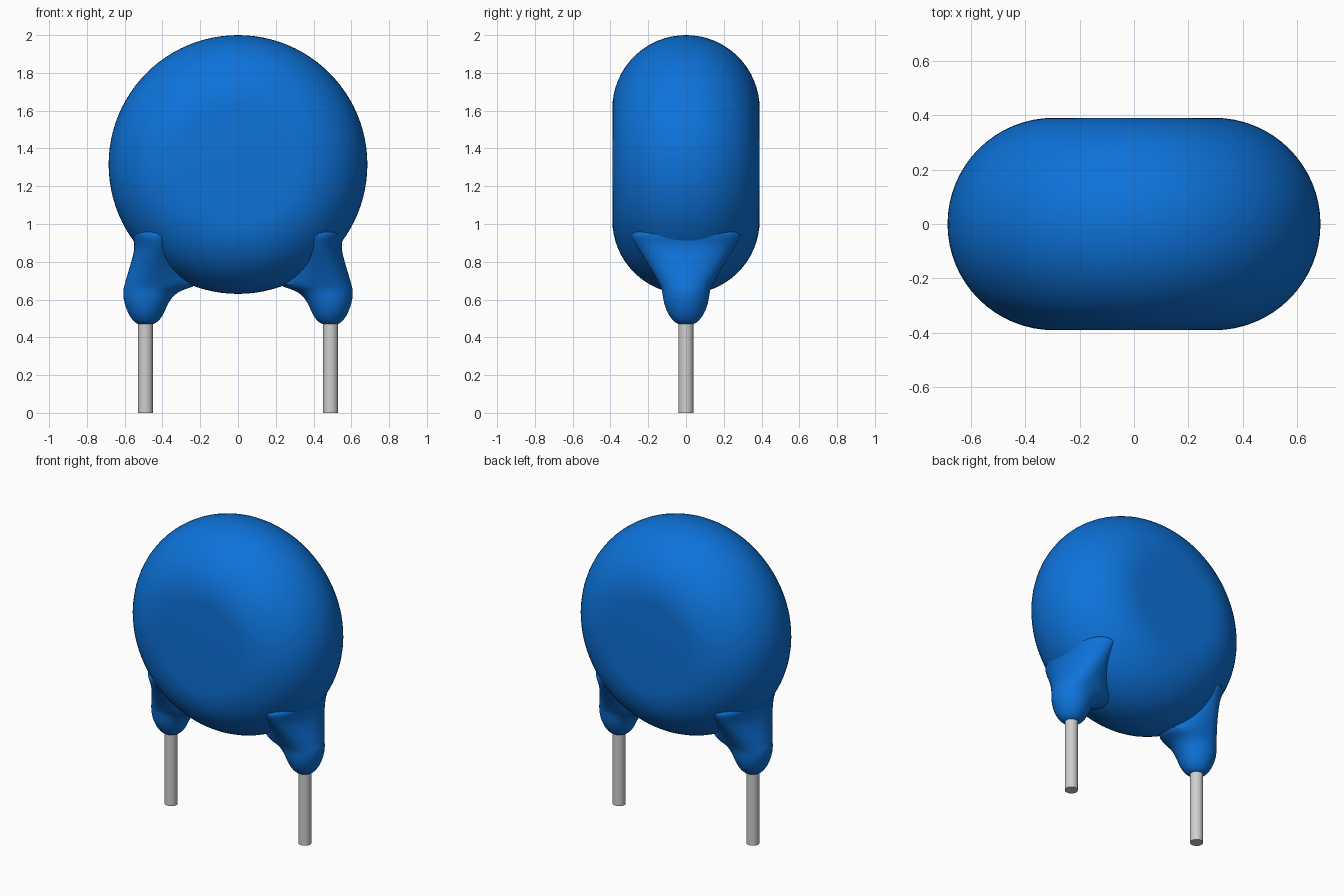
import bpy, bmesh, math

cube = bpy.data.objects.get("Cube")
if cube:
    bpy.data.objects.remove(cube, do_unlink=True)


def material(name, rgb, rough):
    m = bpy.data.materials.new(name)
    m.use_nodes = True
    m.diffuse_color = (*rgb, 1)
    bsdf = m.node_tree.nodes["Principled BSDF"]
    bsdf.inputs["Base Color"].default_value = (*rgb, 1)
    bsdf.inputs["Roughness"].default_value = rough
    return m


BLUE = material("blue coating", (0.004, 0.17, 0.70), 0.5)
GREY = material("grey metal", (0.62, 0.62, 0.62), 0.4)


def loft(name, rings, mat, subdivide=0):
    """Skin a list of equal-length point rings and cap both ends."""
    bm = bmesh.new()
    loops = [[bm.verts.new(p) for p in ring] for ring in rings]
    n = len(loops[0])
    for a, b in zip(loops, loops[1:]):
        for i in range(n):
            j = (i + 1) % n
            bm.faces.new((a[i], a[j], b[j], b[i]))
    bm.faces.new(loops[0])
    bm.faces.new(loops[-1])
    bmesh.ops.recalc_face_normals(bm, faces=bm.faces)
    me = bpy.data.meshes.new(name)
    bm.to_mesh(me)
    bm.free()
    me.materials.append(mat)
    ob = bpy.data.objects.new(name, me)
    bpy.context.collection.objects.link(ob)
    if subdivide:
        ob.modifiers.new("Smooth", 'SUBSURF').levels = subdivide
        ob.modifiers["Smooth"].render_levels = subdivide
    bpy.ops.object.select_all(action='DESELECT')
    ob.select_set(True)
    bpy.context.view_layer.objects.active = ob
    bpy.ops.object.shade_smooth_by_angle(angle=math.radians(40))
    return ob


def angles(n):
    return [2 * math.pi * i / n for i in range(n)]


# Rounded disc body: flat faces front and back, half-round rim
CZ, FLAT, RIM = 1.315, 0.295, 0.39
rings = []
for k in range(33):
    t = -math.pi / 2 + math.pi * k / 32
    r, y = FLAT + RIM * math.cos(t), RIM * math.sin(t)
    rings.append([(r * math.cos(a), y, CZ + r * math.sin(a)) for a in angles(96)])
loft("disc_body", rings, BLUE)

# Lead sleeves: z, inner x, centre x, outer x, half depth
SLEEVE = [
    (0.465, 0.465, 0.490, 0.515, 0.025),
    (0.475, 0.430, 0.490, 0.545, 0.057),
    (0.510, 0.399, 0.490, 0.574, 0.088),
    (0.560, 0.379, 0.490, 0.596, 0.112),
    (0.605, 0.355, 0.488, 0.607, 0.122),
    (0.640, 0.320, 0.484, 0.609, 0.126),
    (0.660, 0.265, 0.480, 0.606, 0.132),
    (0.675, 0.210, 0.476, 0.602, 0.138),
    (0.730, 0.240, 0.460, 0.587, 0.168),
    (0.800, 0.280, 0.440, 0.565, 0.210),
    (0.860, 0.300, 0.425, 0.550, 0.248),
    (0.900, 0.310, 0.415, 0.549, 0.273),
    (0.940, 0.320, 0.405, 0.562, 0.297),
    (0.980, 0.320, 0.395, 0.570, 0.290),
]
for side, s in (("left", 1), ("right", -1)):
    rings = []
    for z, xin, xc, xout, d in SLEEVE:
        ring = []
        for a in angles(32):
            c = math.cos(a)
            rx = xout - xc if c > 0 else xc - xin
            ring.append((s * (xc + rx * c), d * math.sin(a), z))
        rings.append(ring)
    loft(side + "_lead_sleeve", rings, BLUE, 1)

    # Straight wire lead
    wire = [[(s * 0.49 + 0.04 * math.cos(a), 0.04 * math.sin(a), z)
             for a in angles(32)] for z in (0.0, 0.6)]
    loft(side + "_wire_lead", wire, GREY)
